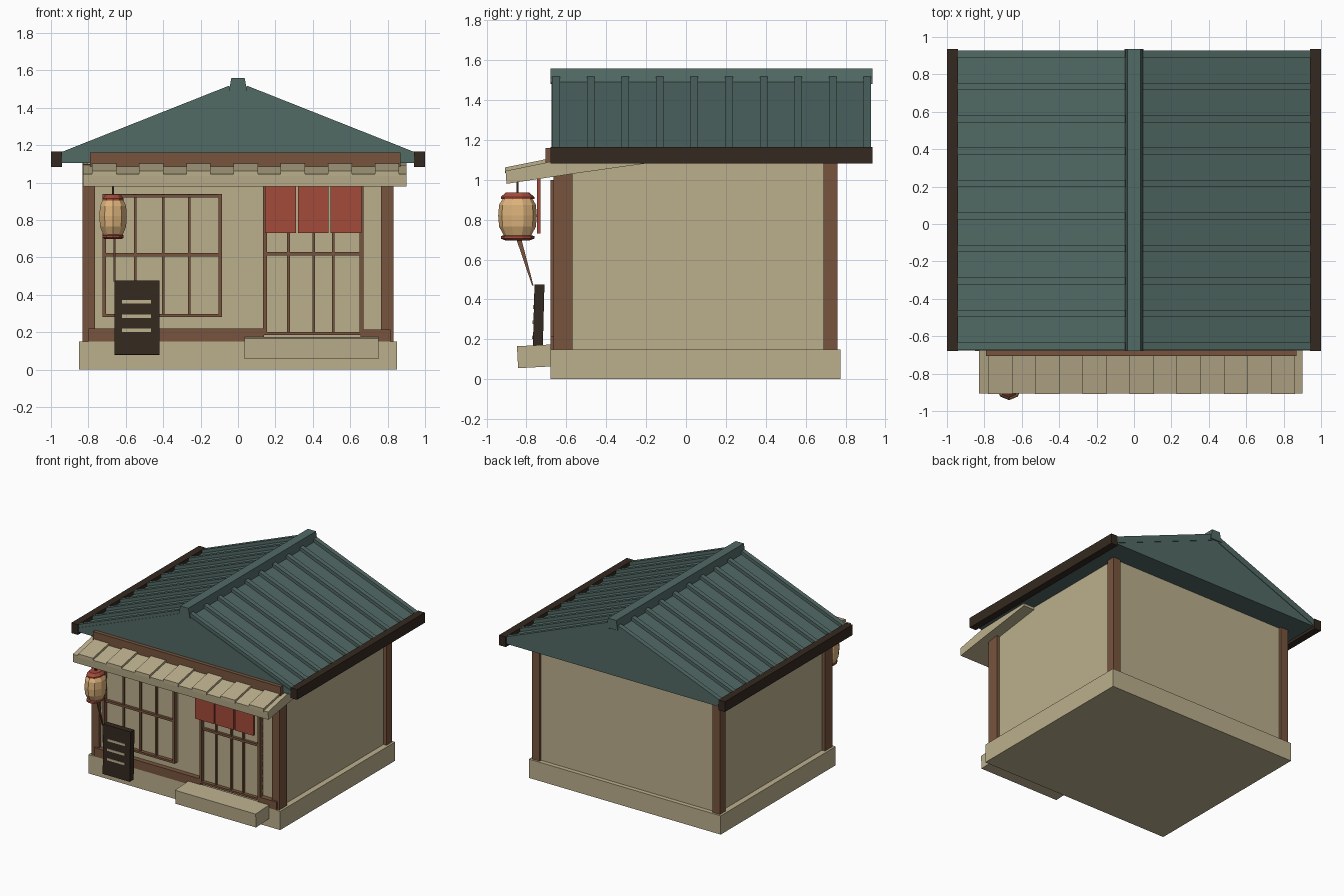
import bpy, bmesh, math
from mathutils import Matrix, Vector

if "Cube" in bpy.data.objects:
    bpy.data.objects.remove(bpy.data.objects["Cube"])


def mat(name, r, g, b):
    m = bpy.data.materials.new(name)
    m.diffuse_color = (r, g, b, 1)
    m.use_nodes = True
    m.node_tree.nodes["Principled BSDF"].inputs["Base Color"].default_value = m.diffuse_color
    return m


CREAM = mat("cream plaster", 0.50, 0.43, 0.265)
TEAL = mat("teal roof", 0.083, 0.142, 0.130)
BROWN = mat("brown timber", 0.185, 0.090, 0.047)
DARK = mat("dark timber", 0.034, 0.022, 0.014)
RED = mat("red cloth", 0.37, 0.070, 0.042)
PAPER = mat("lantern paper", 0.72, 0.45, 0.20)


def finish(bm, name, m):
    bmesh.ops.recalc_face_normals(bm, faces=bm.faces)
    me = bpy.data.meshes.new(name)
    bm.to_mesh(me)
    bm.free()
    me.materials.append(m)
    o = bpy.data.objects.new(name, me)
    bpy.context.collection.objects.link(o)
    return o


def box(name, m, x, y, z, rot=0, axis='X'):
    """Box from (min, max) ranges, turned about its own centre."""
    bm = bmesh.new()
    size = [b - a for a, b in (x, y, z)]
    mid = Vector([(a + b) / 2 for a, b in (x, y, z)])
    bmesh.ops.create_cube(bm, size=1, matrix=Matrix.Translation(mid)
                          @ Matrix.Rotation(rot, 4, axis) @ Matrix.Diagonal((*size, 1)))
    return finish(bm, name, m)


def prism(name, m, pts, a, b, along='Y'):
    """Profile (x,z) extruded along y, or (y,z) extruded along x."""
    bm = bmesh.new()
    place = (lambda p, t: (p[0], t, p[1])) if along == 'Y' else (lambda p, t: (t, p[0], p[1]))
    ends = [[bm.verts.new(place(p, t)) for p in pts] for t in (a, b)]
    for e in ends:
        bm.faces.new(e)
    n = len(pts)
    for i in range(n):
        j = (i + 1) % n
        bm.faces.new((ends[0][i], ends[0][j], ends[1][j], ends[1][i]))
    return finish(bm, name, m)


def lathe(name, m, prof, centre, sx, sy, n=10):
    """Closed elliptical turned shape from (radius, z) rings."""
    bm = bmesh.new()
    rings = [[bm.verts.new((centre[0] + sx * r * math.cos(2 * math.pi * (k + .5) / n),
                            centre[1] + sy * r * math.sin(2 * math.pi * (k + .5) / n), z))
              for k in range(n)] for r, z in prof]
    bm.faces.new(rings[0])
    bm.faces.new(rings[-1])
    for p, q in zip(rings, rings[1:]):
        for k in range(n):
            j = (k + 1) % n
            bm.faces.new((p[k], p[j], q[j], q[k]))
    return finish(bm, name, m)


# Foundation, doorstep and walls
box("foundation", CREAM, (-.85, .85), (-.68, .775), (0, .15))
box("door_step", CREAM, (.035, .75), (-.845, -.67), (.06, .17), math.radians(3))
box("walls", CREAM, (-.805, .805), (-.64, .74), (.14, 1.13))

# Corner posts
for s, side in ((-1, "left"), (1, "right")):
    x = sorted((s * .765, s * .832))
    box("front_post_" + side, BROWN, x, (-.665, -.57), (.15, 1.10))
    box("back_post_" + side, BROWN, x, (.69, .76), (.15, 1.12))

# Sill and header beams
box("sill_left", BROWN, (-.80, .14), (-.68, -.63), (.15, .22))
box("sill_right", BROWN, (.655, .815), (-.68, -.63), (.15, .215))
box("gable_beam", BROWN, (-.79, .87), (-.705, -.63), (1.085, 1.16))


def lattice(name, x0, x1, z0, z1, bars, rail, w=.02):
    """Brown frame with thin upright bars and one cross rail."""
    y = (-.68, -.635)
    box(name + "_panel", CREAM, (x0, x1), (-.652, -.635), (z0, z1))
    for i, xx in enumerate((x0, x1 - w)):
        box(f"{name}_side_{i}", BROWN, (xx, xx + w), y, (z0, z1))
    for i, zz in enumerate((z0, z1 - w)):
        box(f"{name}_end_{i}", BROWN, (x0, x1), y, (zz, zz + w * .8))
    for i, xx in enumerate(bars):
        box(f"{name}_bar_{i}", BROWN, (xx - .007, xx + .007), (-.668, -.64), (z0, z1))
    box(name + "_rail", BROWN, (x0, x1), (-.672, -.64), (rail - .009, rail + .009))


lattice("window", -.725, -.085, .28, .94, (-.55, -.40, -.26), .615)
lattice("door", .135, .67, .185, 1.0, (.27, .405, .51), .62)

# Door curtain in three cloth panels
for i in range(3):
    x = .145 + i * .175
    box(f"curtain_{i}", RED, (x, x + .165), (-.748, -.73), (.73, 1.02))

# Sloping porch awning with raised boards
prism("awning", CREAM, [(-.905, 1.045), (-.90, .98), (-.57, 1.03), (-.18, 1.085),
                        (-.18, 1.105), (-.66, 1.095)], -.83, .90, 'X')
for i in range(7):
    x = -.78 + i * .252
    prism(f"awning_board_{i}", CREAM, [(-.908, 1.035), (-.908, 1.062), (-.66, 1.112),
                                       (-.66, 1.08)], x, x + .13, 'X')

# Gable roof body
prism("roof", TEAL, [(0, 1.51), (.955, 1.132), (.955, 1.105), (-.955, 1.105), (-.955, 1.132)],
      -.675, .925)
prism("roof_ridge", TEAL, [(-.05, 1.48), (.05, 1.48), (.036, 1.558), (-.036, 1.558)], -.68, .935)

# Standing ribs down both slopes and dark eave boards
tilt = math.atan(.396)
for s, side in ((-1, "left"), (1, "right")):
    for i in range(10):
        y = -.652 + i * .1735
        cx, cz = s * .49, 1.316
        box(f"roof_rib_{side}_{i}", TEAL, (cx - .485, cx + .485), (y - .019, y + .019),
            (cz - .025, cz + .025), s * tilt, 'Y')
    box("eave_board_" + side, DARK, sorted((s * .942, s)), (-.68, .935), (1.083, 1.165))

# Paper lantern with red caps
c = (-.668, -.845)
lathe("lantern", PAPER, [(.65, .71), (.95, .765), (1, .82), (.95, .875), (.65, .925)], c, .077, .097)
lathe("lantern_bottom_cap", RED, [(.75, .697), (1, .705), (1, .718), (.8, .722)], c, .06, .084)
lathe("lantern_top_cap", RED, [(1, .903), (1, .914), (.7, .936)], c, .06, .084)
box("lantern_hanger", DARK, (-.674, -.662), (-.851, -.839), (.93, 1.03))
prism("lantern_cord", BROWN, [(-.85, .70), (-.825, .70), (-.765, .47), (-.772, .47)],
      -.665, -.655, 'X')

# Dark menu board with cream stripes
lean = math.radians(-1.5)
box("menu_board", DARK, (-.66, -.42), (-.765, -.715), (.08, .475), lean)
for i, z in enumerate((.21, .285, .362)):
    y = -.7645 - (z - .277) * math.tan(-lean) * -1
    y = -.7655 + (z - .277) * math.tan(-lean)
    box(f"menu_stripe_{i}", CREAM, (-.62, -.465), (y - .004, y + .004), (z - .009, z + .009), lean)
